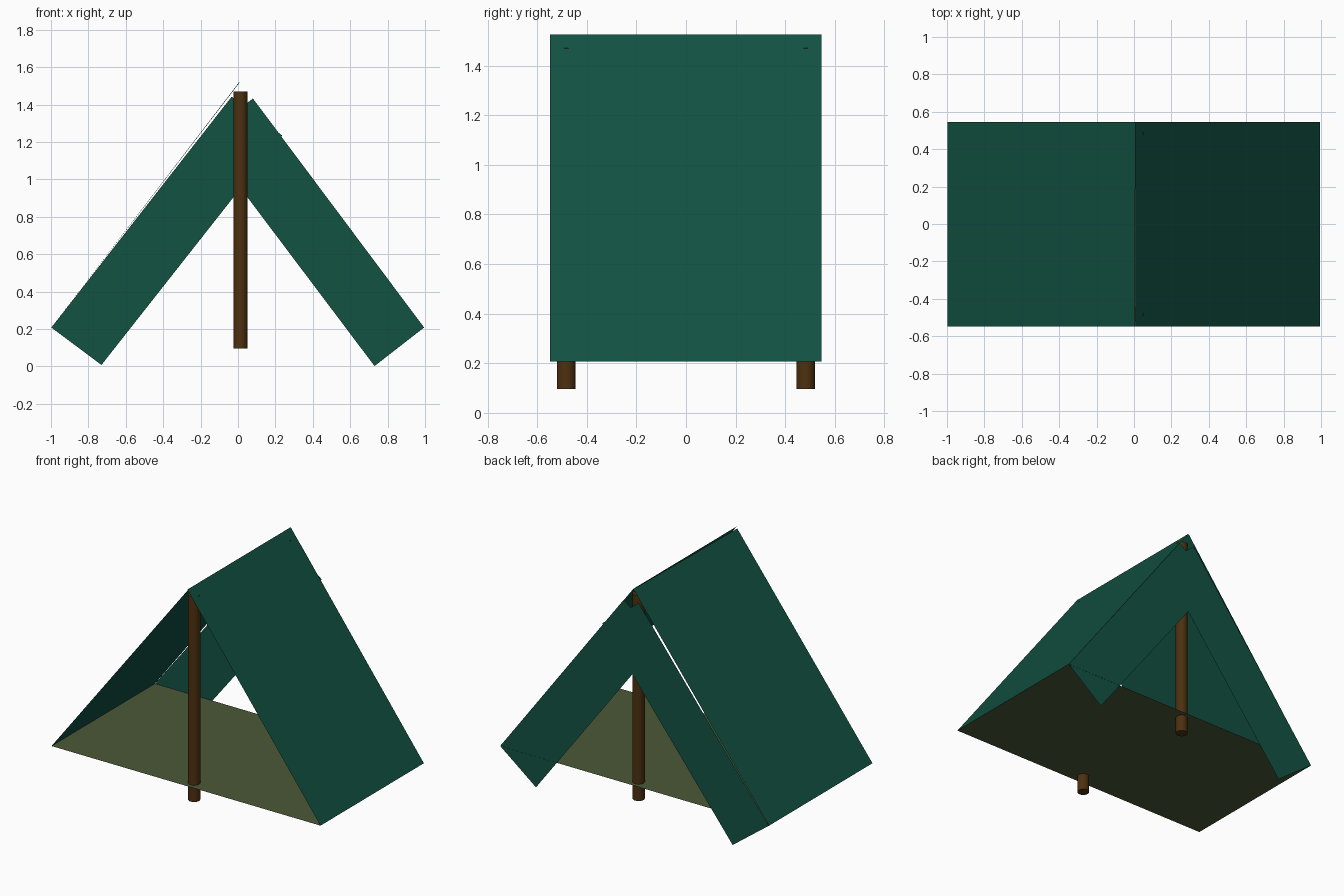
import bpy
import math

if "Cube" in bpy.data.objects:
    bpy.data.objects.remove(bpy.data.objects["Cube"])


def material(name, rgb):
    m = bpy.data.materials.new(name)
    m.diffuse_color = (*rgb, 1)
    m.use_nodes = True
    m.node_tree.nodes["Principled BSDF"].inputs["Base Color"].default_value = m.diffuse_color
    return m


green = material("green_canvas", (0.006, 0.085, 0.055))
olive = material("olive_groundsheet", (0.07, 0.10, 0.04))
brown = material("brown_wood", (0.075, 0.03, 0.005))


def sheet(name, corners, mat):
    """Single thin cloth panel from four corners."""
    me = bpy.data.meshes.new(name)
    me.from_pydata(corners, [], [(0, 1, 2, 3)])
    me.materials.append(mat)
    ob = bpy.data.objects.new(name, me)
    bpy.context.collection.objects.link(ob)
    return ob


F, B = -0.548, 0.546      # front and back edge of the canvas
EAVE = 0.208              # height of the floor and lower roof edge

# Sloping roof panels, meeting loosely along the ridge
sheet("roof_right", [(0.995, F, EAVE), (0.995, B, EAVE),
                     (0.008, B, 1.525), (0.008, F, 1.525)], green)
sheet("roof_left", [(-0.998, F, EAVE), (0.004, F, 1.512),
                    (0.008, B, 1.522), (-0.998, B, EAVE)], green)

# Groundsheet
sheet("groundsheet", [(-0.998, F, EAVE), (0.995, F, EAVE),
                      (0.995, B, EAVE), (-0.998, B, EAVE)], olive)

# Back door flaps, crossing below the ridge (left flap lies outside)
sheet("back_flap_right", [(0.995, 0.545, EAVE), (0.73, 0.545, 0.002),
                          (-0.195, 0.545, 1.23), (0.08, 0.545, 1.432)], green)
sheet("back_flap_left", [(-0.998, 0.549, EAVE), (-0.034, 0.549, 1.442),
                         (0.236, 0.549, 1.235), (-0.73, 0.549, 0.008)], green)

# Upright poles, front and back
for name, y in (("front_pole", -0.483), ("back_pole", 0.483)):
    bpy.ops.mesh.primitive_cylinder_add(vertices=32, radius=0.0375, depth=1.375,
                                        location=(0.013, y, 0.7835))
    ob = bpy.context.object
    ob.name = name
    ob.data.materials.append(brown)
    bpy.ops.object.shade_smooth_by_angle(angle=math.radians(30))
